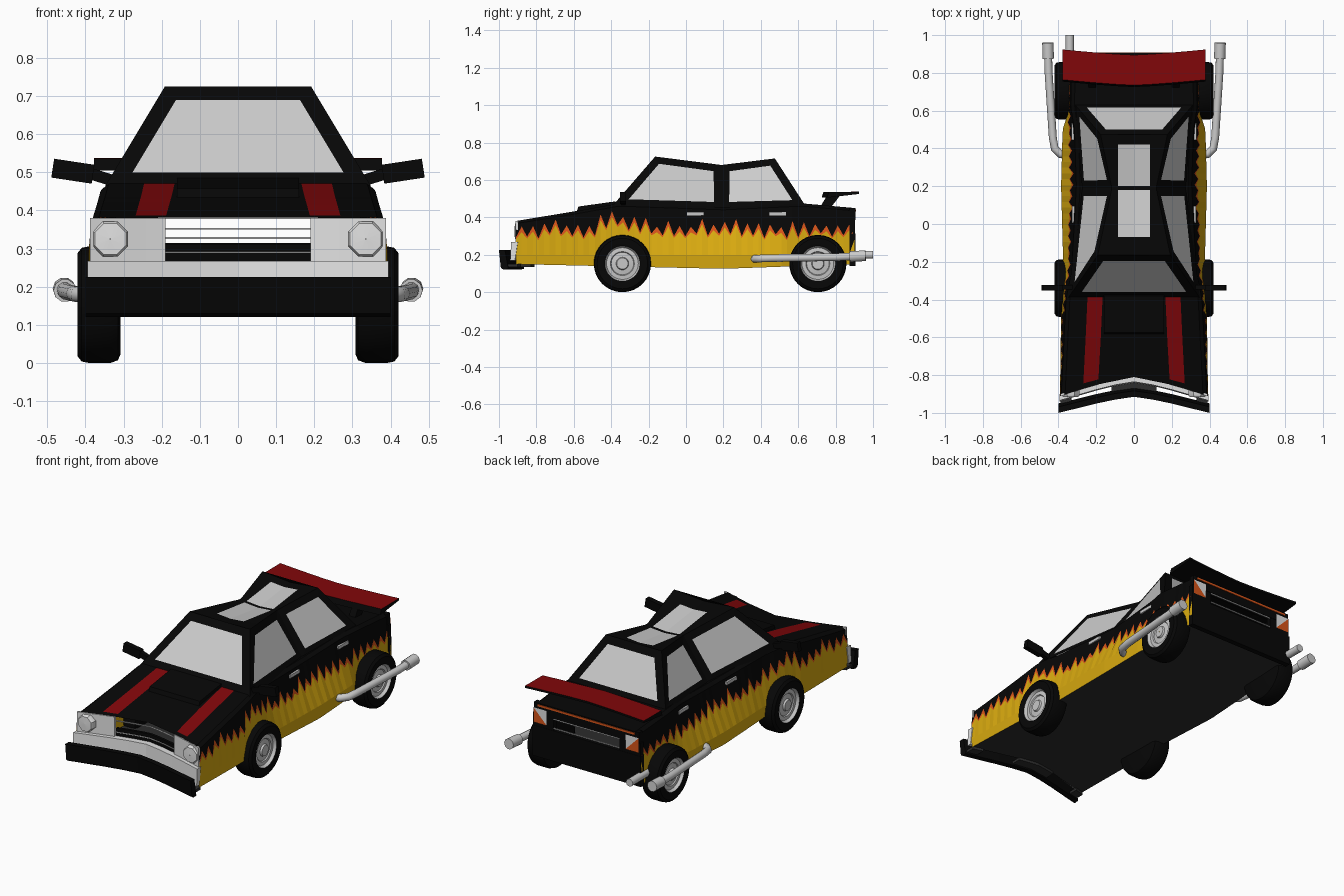
import bpy, bmesh, math, random
from mathutils import Vector, Matrix

cube = bpy.data.objects.get("Cube")
if cube:
    bpy.data.objects.remove(cube)
random.seed(4)


def material(name, r, g, b):
    m = bpy.data.materials.new(name)
    m.use_nodes = True
    m.diffuse_color = (r, g, b, 1)
    node = next(n for n in m.node_tree.nodes if n.type == 'BSDF_PRINCIPLED')
    node.inputs["Base Color"].default_value = (r, g, b, 1)
    return m


BLACK = material("gloss black", .002, .002, .002)
UNDER = material("underbody grey", .026, .026, .026)
YELLOW = material("flame yellow", .69, .4, .005)
ORANGE = material("flame orange", .7, .09, .01)
RED = material("dark red", .22, .002, .003)
CHROME = material("chrome grey", .58, .58, .58)
GLASS = material("pale glass", .6, .6, .6)
WHITE = material("lamp white", .76, .76, .76)


def make(name, verts, faces, mats, rule=None, mirror=False, smooth=False):
    mesh = bpy.data.meshes.new(name)
    mesh.from_pydata(verts, [], faces)
    for m in mats:
        mesh.materials.append(m)
    bm = bmesh.new()
    bm.from_mesh(mesh)
    bmesh.ops.recalc_face_normals(bm, faces=bm.faces)
    for f in bm.faces:
        if rule:
            f.material_index = rule(f)
    bm.to_mesh(mesh)
    bm.free()
    ob = bpy.data.objects.new(name, mesh)
    bpy.context.collection.objects.link(ob)
    if mirror:
        ob.modifiers.new("mirror", 'MIRROR')
    if smooth:
        bpy.ops.object.select_all(action='DESELECT')
        ob.select_set(True)
        bpy.context.view_layer.objects.active = ob
        bpy.ops.object.shade_smooth_by_angle(angle=math.radians(35))
    return ob


def grid(name, rows, mats, cell):
    n = len(rows[0])
    cells = [(i, j) for i in range(len(rows) - 1) for j in range(n - 1)]
    faces = [(i*n + j, i*n + j + 1, (i+1)*n + j + 1, (i+1)*n + j) for i, j in cells]
    ob = make(name, [p for r in rows for p in r], faces, mats, mirror=True)
    for p, (i, j) in zip(ob.data.polygons, cells):
        p.material_index = cell(i, j)


def bow(x):
    return 1 - min(1, abs(x) / .39) ** 1.3


def bar(name, x0, x1, prof, mats, vee=0.0, rule=None, mirror=False):
    # sweep a y-z profile across x, bowed back toward the middle by vee
    k, n = len(prof), 8
    verts = []
    for i in range(n + 1):
        x = x0 + (x1 - x0) * i / n
        verts += [(x, y + vee * bow(x), z) for y, z in prof]
    faces = [(i*k + j, i*k + (j+1) % k, (i+1)*k + (j+1) % k, (i+1)*k + j)
             for i in range(n) for j in range(k)]
    faces += [tuple(range(k)), tuple(range(n*k, n*k + k))]
    make(name, verts, faces, mats, rule, mirror)


def rect(y0, y1, z0, z1):
    return [(y0, z0), (y1, z0), (y1, z1), (y0, z1)]


def lerp(table, y):
    for (a, va), (b, vb) in zip(table, table[1:]):
        if y <= b:
            return va + (vb - va) * max(0, (y - a) / (b - a))
    return table[-1][1]


# Body shell: open at both ends, painted with flames and bonnet stripes
LOW = [(-.91, .392), (-.4, .385), (-.2, .375), (.2, .386), (.5, .378), (.6, .345), (.9, .345)]
UP = [(-.91, .385), (-.4, .36), (-.25, .33), (.2, .305), (.5, .315), (.62, .335), (.9, .33)]
TOP = [(-.91, .382), (-.58, .435), (-.36, .475), (.2, .455), (.62, .475), (.9, .45)]
FLOOR = [(-.91, .15), (.2, .125), (.9, .15)]
TAPER = [(-.35, .3), (-.2, .2), (.5, .2), (.6, .3)]


def side_x(y, z):
    start = lerp(TAPER, y)
    t = max(0, min(1, (z - start) / (lerp(TOP, y) - .015 - start)))
    return lerp(LOW, y) + (lerp(UP, y) - lerp(LOW, y)) * t ** .7


ys = [-.91 + .0302 * i for i in range(61)]
rows = []
for i, y in enumerate(ys):
    zt, zb, wl, wt = (lerp(t, y) for t in (TOP, FLOOR, LOW, UP))
    lift = .05 * math.exp(-((y + .36) / .1) ** 2)
    peak = i % 2
    zy = lift + (random.uniform(.315, .37) if peak else random.uniform(.275, .305))
    zo = min(zy + (.03 if peak else .01), zt - .022)
    zy = min(zy, zo - .01)
    s = .225 + .045 * (-.36 - y)
    pts = [(0, zb), (wl - .004, zb), (wl, .2), (side_x(y, zy), zy), (side_x(y, zo), zo),
           (wt, zt - .015), (wt - .02, zt), (s + .02, zt), (s - .06, zt), (0, zt)]
    pull = .1 * max(0, min(1, (-.6 - y) / .3))
    rows.append([(x, y + pull * bow(x), z) for x, z in pts])


def body_paint(i, j):
    if j == 7:
        return 3 if -.89 < ys[i] < -.37 else 0
    return {0: 4, 1: 1, 2: 1, 3: 2}.get(j, 0)


grid("body_shell", rows, [BLACK, YELLOW, ORANGE, RED, UNDER], body_paint)


# Cabin: framed glass panels between the waistline and the roof
def panel(name, corners, frame):
    ob = make(name, corners, [(0, 1, 2, 3)], [BLACK, GLASS])
    bm = bmesh.new()
    bm.from_mesh(ob.data)
    inner = bm.faces[:]
    bmesh.ops.inset_individual(bm, faces=inner, thickness=frame, use_even_offset=True)
    for f in inner:
        f.material_index = 1
    bm.to_mesh(ob.data)
    bm.free()


def flip(p):
    return (-p[0], p[1], p[2])


base = [(.348, -.39, .465), (.28, .19, .443), (.32, .64, .46)]
roof = [(.192, -.165, .725), (.117, .19, .68), (.177, .475, .715)]
panel("windshield", [flip(base[0]), base[0], roof[0], flip(roof[0])], .046)
panel("rear_window", [base[2], flip(base[2]), flip(roof[2]), roof[2]], .045)
for k, label in enumerate(("front_side_window", "rear_side_window")):
    quad = [base[k], base[k + 1], roof[k + 1], roof[k]]
    panel(label + "_left", quad, .042)
    panel(label + "_right", [flip(p) for p in reversed(quad)], .042)

# Pinched roof with a long glass strip
roof_rows = []
for y in (-.165, -.07, .18, .2, .42, .475):
    w = lerp([(p[1], p[0]) for p in roof], y)
    z = lerp([(p[1], p[2]) for p in roof], y)
    roof_rows.append([(w, y, z), (.085, y, z - .008), (0, y, z - .015)])
grid("roof", roof_rows, [BLACK, GLASS], lambda i, j: int(j == 1 and i in (1, 3)))


def box(name, centre, size, mat, tilt=0.0):
    # mirrored block, tilted about the y axis
    bm = bmesh.new()
    bmesh.ops.create_cube(bm, size=1)
    spin = Matrix.Rotation(tilt, 3, 'Y')
    verts = [spin @ (v.co * Vector(size)) + Vector(centre) for v in bm.verts]
    faces = [[v.index for v in f.verts] for f in bm.faces]
    bm.free()
    make(name, verts, faces, [mat], mirror=True)


# Bonnet scoop, mirrors, handles
bar("bonnet_scoop", -.16, .16, [(-.585, .43), (-.575, .458), (-.38, .485), (-.35, .46)], [BLACK])
box("mirrors", (.433, -.337, .503), (.107, .03, .05), BLACK, -.15)
box("mirror_arms", (.36, -.335, .488), (.06, .025, .03), BLACK, -.3)
for label, y in (("front_door_handles", .05), ("rear_door_handles", .49)):
    box(label, (side_x(y, .42) + .003, y, .42), (.012, .09, .018), CHROME)

# Nose: bumpers, lamp panels, open grille
bar("front_bumper", -.4, .4, [(-.975, .12), (-.95, .125), (-.968, .225), (-1, .225), (-.99, .13)], [BLACK], .085)
bar("bumper_tabs", .33, .39, rect(-.965, -.9, .135, .15), [UNDER], .09, mirror=True)
bar("bumper_middle_tab", -.12, .12, rect(-.965, -.9, .135, .15), [UNDER], .09)
bar("chrome_bumper", -.395, .395, [(-.94, .17), (-.915, .17), (-.9, .268), (-.935, .268)], [WHITE], .1)
bar("lamp_panels", .19, .388, rect(-.912, -.9, .25, .38), [WHITE], .1, mirror=True)
bar("grille_lower", -.19, .19, rect(-.9, -.885, .25, .312), [BLACK], .1)
bar("grille_slat", -.19, .19, rect(-.9, -.89, .35, .354), [CHROME], .1)
bar("grille_trim", -.19, .19, rect(-.905, -.9, .288, .292), [CHROME], .1)


def lathe(name, prof, centre, axis, mats, rule=None, n=32, turn=0.0):
    verts, k = [], len(prof)
    for i in range(n):
        a = 2 * math.pi * i / n + turn
        for r, t in prof:
            u, v = r * math.cos(a), r * math.sin(a)
            p = (t, u, v) if axis == 'X' else (u, t, v)
            verts.append(tuple(c + d for c, d in zip(centre, p)))
    faces = [(i*k + j, i*k + j + 1, (i+1) % n * k + j + 1, (i+1) % n * k + j)
             for i in range(n) for j in range(k - 1)]
    make(name, verts, faces, mats, rule, mirror=True, smooth=True)


lathe("headlamps", [(.001, -.012), (.044, -.01), (.05, 0), (.05, .03)], (.335, -.905, .325), 'Y',
      [WHITE], n=8, turn=math.pi / 8)

# Wheels with ringed grey hubs
tyre = [(.001, .412), (.03, .412), (.034, .402), (.06, .398), (.064, .404), (.085, .402), (.094, .418),
        (.1, .42), (.135, .421), (.149, .41), (.153, .39), (.153, .335), (.146, .315), (.13, .308), (.001, .31)]
for label, y in (("front_wheels", -.34), ("rear_wheels", .705)):
    def hub(f, y=y):
        c = f.calc_center_median()
        return int(c.x > .39 and math.hypot(c.y - y, c.z - .153) < .095)
    lathe(label, tyre, (0, y, .153), 'X', [BLACK, CHROME], hub)

# Tail: bumper, trunk edge, lamps, slotted centre
bar("rear_bumper", -.345, .345, rect(.875, .905, .14, .315), [BLACK])
bar("trunk_edge", -.335, .335, rect(.875, .905, .385, .45), [BLACK])
bar("rear_corners", .21, .342, rect(.875, .903, .31, .39), [BLACK], mirror=True)
bar("trunk_trim", -.31, .31, rect(.904, .909, .432, .443), [ORANGE])
for z in (.325, .378):
    bar("rear_slat", -.21, .21, rect(.898, .904, z, z + .006), [CHROME])
make("tail_lamp_white", [(.25, .909, .42), (.335, .909, .42), (.25, .909, .335)],
     [(0, 1, 2)], [WHITE], mirror=True)
make("tail_lamp_orange", [(.335, .909, .42), (.335, .909, .335), (.25, .909, .335)],
     [(0, 1, 2)], [ORANGE], mirror=True)

# Spoiler: red on top, black below
bar("spoiler", -.378, .378, [(.755, .505), (.925, .525), (.925, .537), (.765, .536)], [BLACK, RED],
    -.03, lambda f: int(f.normal.z > .8))
bar("spoiler_posts", .2, .24, [(.72, .46), (.78, .46), (.82, .512), (.75, .51)], [BLACK], mirror=True)


# Exhausts
def pipe(name, pts, r, mirror=False):
    cu = bpy.data.curves.new(name, 'CURVE')
    cu.dimensions, cu.bevel_depth, cu.bevel_resolution, cu.use_fill_caps = '3D', r, 3, True
    sp = cu.splines.new('POLY')
    sp.points.add(len(pts) - 1)
    for q, p in zip(sp.points, pts):
        q.co = (*p, 1)
    ob = bpy.data.objects.new(name, cu)
    bpy.context.collection.objects.link(ob)
    if mirror:
        ob.modifiers.new("mirror", 'MIRROR')


pipe("side_exhausts", [(.34, .36, .178), (.39, .37, .178), (.42, .4, .18), (.43, .46, .182),
                       (.452, .8, .187), (.455, .9, .192)], .021, True)
pipe("exhaust_tips", [(.454, .875, .19), (.456, .96, .195)], .03, True)
pipe("tailpipe", [(-.34, .8, .2), (-.34, 1, .2)], .022)
